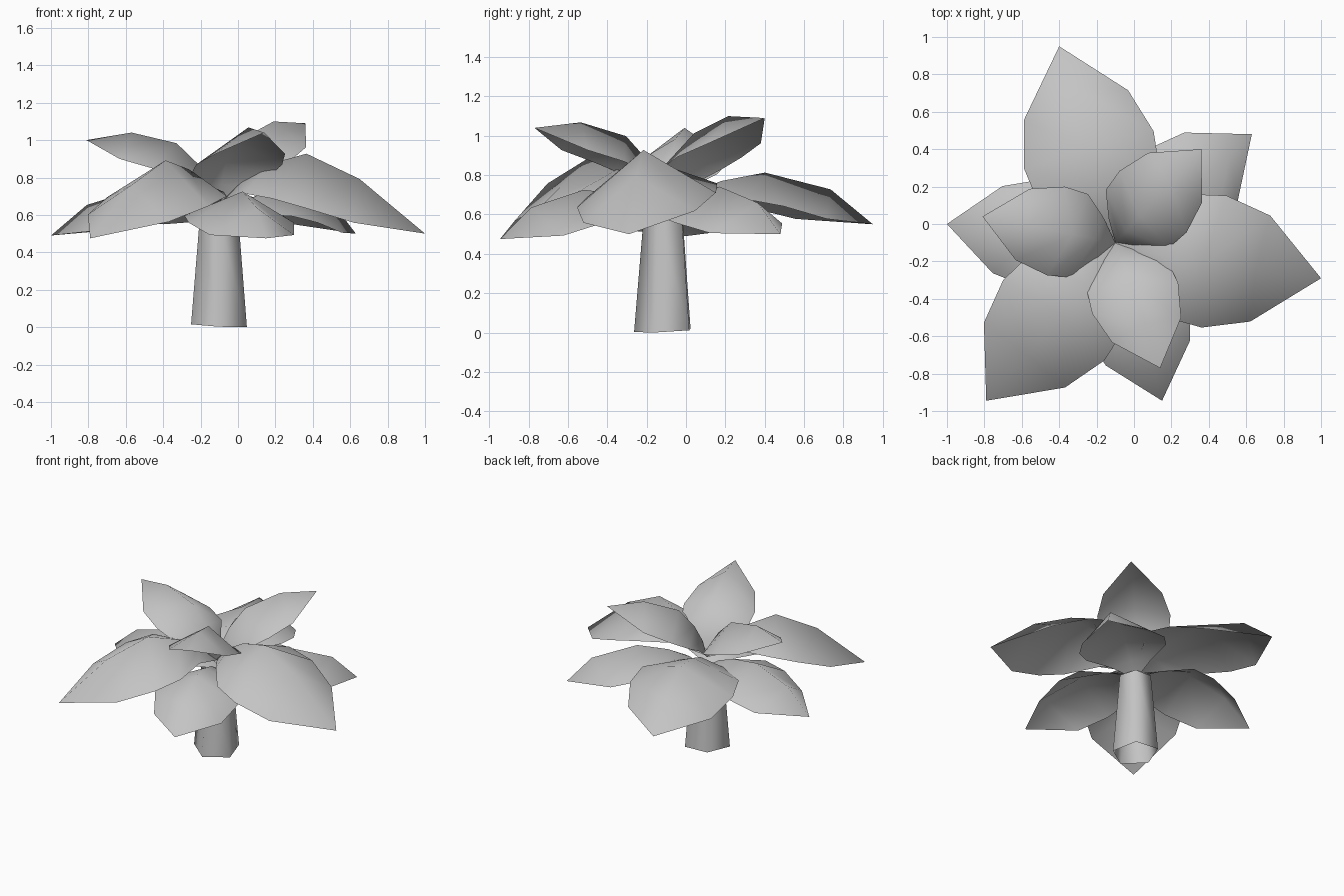
import bpy, bmesh, math
from mathutils import Vector, Matrix

cube = bpy.data.objects.get("Cube")
if cube:
    bpy.data.objects.remove(cube)

grey = bpy.data.materials.new("plain_grey")
grey.use_nodes = True
GREY = (0.55, 0.55, 0.55, 1)
grey.diffuse_color = GREY
grey.node_tree.nodes["Principled BSDF"].inputs["Base Color"].default_value = GREY


def finish(name, bm, angle):
    mesh = bpy.data.meshes.new(name)
    bm.to_mesh(mesh)
    bm.free()
    mesh.materials.append(grey)
    obj = bpy.data.objects.new(name, mesh)
    bpy.context.collection.objects.link(obj)
    bpy.ops.object.select_all(action="DESELECT")
    obj.select_set(True)
    bpy.context.view_layer.objects.active = obj
    bpy.ops.object.shade_smooth_by_angle(angle=math.radians(angle))
    return obj


# Leaf cross-sections for unit length: ridge along, ridge up, edge along, edge up, half width
STATIONS = [
    (0.11, 0.09, 0.14, 0.055, 0.15),
    (0.25, 0.16, 0.30, 0.07, 0.30),
    (0.455, 0.215, 0.47, 0.05, 0.32),
    (0.77, 0.155, 0.70, 0.006, 0.257),
]


def leaf(name, base_z, tip, width=1.0, arch=1.0, reach=1.0, lift=0.0, roll=0):
    """Folded sheet arching from the crown to its tip."""
    base = Vector((-0.1, -0.1, base_z))
    span = Vector(tip) - base
    size = span.length
    along = span.normalized()
    side = Vector((0, 0, 1)).cross(along).normalized()
    side = Matrix.Rotation(math.radians(-roll), 3, along) @ side
    up = along.cross(side)

    bm = bmesh.new()

    def point(u, v, h):
        return bm.verts.new(base + size * (along * u + side * v + up * h))

    root, end = point(0, 0, 0), point(1, 0, 0)
    rows = []
    for ru, rh, eu, eh, w in STATIONS:
        rows.append((point(eu, -w * width, eh + lift),
                     point(ru * reach, 0, rh * arch),
                     point(eu, w * width, eh + lift)))
    for i in range(2):
        bm.faces.new((root, rows[0][i], rows[0][i + 1]))
        for a, b in zip(rows, rows[1:]):
            bm.faces.new((a[i], b[i], b[i + 1], a[i + 1]))
        bm.faces.new((rows[-1][i], end, rows[-1][i + 1]))
    bmesh.ops.recalc_face_normals(bm, faces=bm.faces)
    if sum(f.normal.z for f in bm.faces) < 0:
        bmesh.ops.reverse_faces(bm, faces=bm.faces)
    return finish(name, bm, 80)


# Large drooping leaves
leaf("large_leaf_back", 0.62, (-0.4, 0.95, 0.55), width=1.03, arch=0.96, reach=1.02)
leaf("large_leaf_left", 0.66, (1.0, -0.29, 0.5),
     arch=1.38, reach=0.85, lift=0.03, roll=-6)
leaf("large_leaf_front", 0.65, (-0.79, -0.945, 0.475),
     width=0.98, arch=1.33, reach=0.87, lift=0.045, roll=4)

# Low leaves between them
leaf("low_leaf_right", 0.59, (-1.0, 0.0, 0.49), lift=-0.01)
leaf("low_leaf_front", 0.59, (0.15, -0.945, 0.475), width=1.03, reach=1.03, lift=-0.025)
leaf("low_leaf_back", 0.58, (0.63, 0.48, 0.5), width=0.97, reach=1.05, roll=-6)

# Raised top leaves
for name, tip in (("right", (-0.81, 0.04, 1.0)),
                  ("back", (0.36, 0.4, 1.09)),
                  ("front", (0.14, -0.77, 1.04))):
    leaf("top_leaf_" + name, 0.65, tip, width=0.94, arch=1.15, reach=0.97)

# Open five-sided tapering stem with a slightly slanted foot
stem_bm = bmesh.new()
bmesh.ops.create_cone(stem_bm, cap_ends=False, segments=5,
                      radius1=0.157, radius2=0.108, depth=0.58,
                      matrix=Matrix.Rotation(math.radians(34), 4, "Z"))
for v in stem_bm.verts:
    v.co.z += 0.29
    if v.co.z < 0.1:
        v.co.z += 0.05 * (v.co.y - v.co.x)
lowest = min(v.co.z for v in stem_bm.verts)
for v in stem_bm.verts:
    v.co += Vector((-0.1, -0.107, -lowest))
finish("stem", stem_bm, 80)
